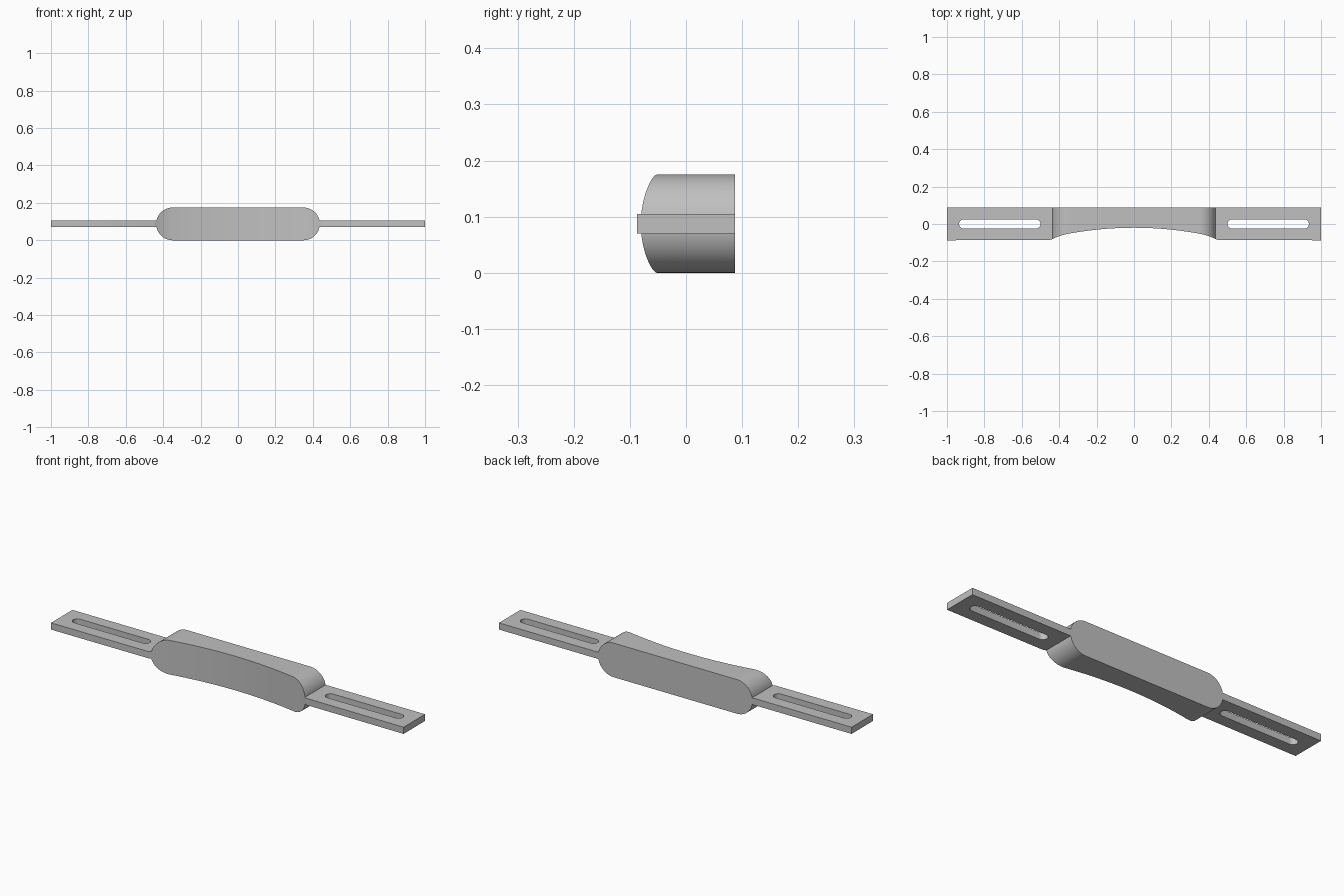
import bpy
import bmesh
import math

cube = bpy.data.objects.get("Cube")
if cube:
    bpy.data.objects.remove(cube, do_unlink=True)

BACK = 0.087          # half depth
R = 0.0875            # half height and end radius of the grip
STRAIGHT = 0.35       # half length of the straight part of the grip
ARM_START = 0.436

grey = bpy.data.materials.new("plain_grey")
grey.use_nodes = True
colour = (0.53, 0.53, 0.53, 1)
grey.diffuse_color = colour
grey.node_tree.nodes["Principled BSDF"].inputs["Base Color"].default_value = colour


def front_y(x):
    """Hollow front curve, steeper towards the ends."""
    x = abs(x)
    return max(-BACK, -0.02 - 0.26 * x * x - 1.4 * max(0, x - STRAIGHT) ** 2)


def finish(obj):
    bm = bmesh.new()
    bm.from_mesh(obj.data)
    bmesh.ops.remove_doubles(bm, verts=bm.verts, dist=1e-5)
    bmesh.ops.recalc_face_normals(bm, faces=bm.faces)
    bm.to_mesh(obj.data)
    bm.free()
    obj.data.materials.clear()
    obj.data.materials.append(grey)
    bpy.ops.object.select_all(action='DESELECT')
    obj.select_set(True)
    bpy.context.view_layer.objects.active = obj
    bpy.ops.object.shade_smooth_by_angle(angle=math.radians(35))


# Grip: stations along x, each a front/back pair above and below the middle
half = [(STRAIGHT * i / 14, R) for i in range(15)]
half += [(STRAIGHT + R * math.sin(a), R * math.cos(a))
         for a in (math.pi / 2 * i / 16 for i in range(1, 17))]
stations = [(-x, h) for x, h in reversed(half[1:])] + half
bm = bmesh.new()
rings = []
for x, h in stations:
    corners = [(front_y(x), R - h), (BACK, R - h), (BACK, R + h), (front_y(x), R + h)]
    rings.append([bm.verts.new((x, y, z)) for y, z in corners])
for a, b in zip(rings, rings[1:]):
    for i in range(4):
        j = (i + 1) % 4
        bm.faces.new((a[i], a[j], b[j], b[i]))
mesh = bpy.data.meshes.new("grip")
bm.to_mesh(mesh)
bm.free()
grip = bpy.data.objects.new("grip", mesh)
bpy.context.collection.objects.link(grip)
finish(grip)


# Flat slotted arms: a filled outline with a rounded slot
def slot_outline(x0, x1, r):
    pts = []
    for cx, start in ((x1 - r, -math.pi / 2), (x0 + r, math.pi / 2)):
        for i in range(13):
            a = start + math.pi * i / 12
            pts.append((cx + r * math.cos(a), r * math.sin(a)))
    return pts


def make_arm(name, side):
    lip = [(x, front_y(x)) for x in (ARM_START, 0.442, 0.448)]
    outline = lip + [(1, -BACK), (1, BACK), (ARM_START, BACK)]
    curve = bpy.data.curves.new(name, 'CURVE')
    curve.dimensions = '2D'
    curve.fill_mode = 'BOTH'
    curve.extrude = 0.0172
    for pts in (outline, slot_outline(0.5, 0.935, 0.024)):
        spline = curve.splines.new('POLY')
        spline.points.add(len(pts) - 1)
        for p, (x, y) in zip(spline.points, pts):
            p.co = (side * x, y, 0, 1)
        spline.use_cyclic_u = True
    arm = bpy.data.objects.new(name, curve)
    bpy.context.collection.objects.link(arm)
    arm.location.z = R
    bpy.ops.object.select_all(action='DESELECT')
    arm.select_set(True)
    bpy.context.view_layer.objects.active = arm
    bpy.ops.object.convert(target='MESH')
    finish(bpy.context.view_layer.objects.active)


make_arm("left_arm", 1)
make_arm("right_arm", -1)
